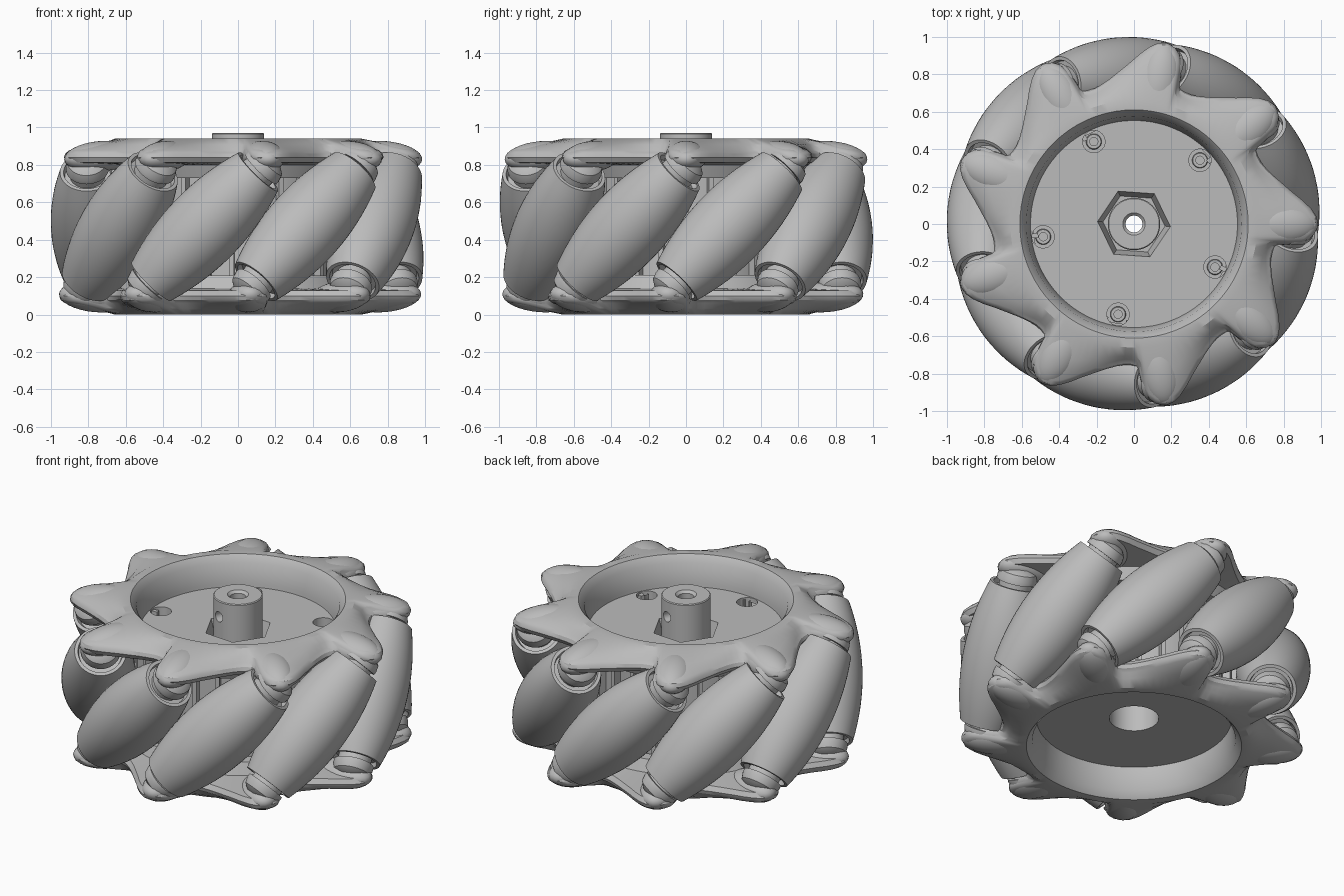
import bpy, bmesh, math
from mathutils import Matrix

cube = bpy.data.objects.get("Cube")
if cube:
    bpy.data.objects.remove(cube, do_unlink=True)

N = 9              # rollers
STEP = 360 / N
MID = 0.47         # mid height of the wheel
AXIS_R = 0.79      # distance of roller axes from the wheel axis

grey = bpy.data.materials.new("wheel grey")
grey.use_nodes = True
grey.diffuse_color = (0.5, 0.5, 0.5, 1)
grey.node_tree.nodes["Principled BSDF"].inputs["Base Color"].default_value = (0.5, 0.5, 0.5, 1)


def turn(deg, axis="Z"):
    return Matrix.Rotation(math.radians(deg), 4, axis)


def move(x, y, z):
    return Matrix.Translation((x, y, z))


def smooth(obj, angle=32):
    bpy.ops.object.select_all(action="DESELECT")
    obj.select_set(True)
    bpy.context.view_layer.objects.active = obj
    bpy.ops.object.shade_smooth_by_angle(angle=math.radians(angle))


def finish(name, bm, matrix=Matrix(), angle=32):
    """Turn a bmesh into a grey, smoothed object."""
    bmesh.ops.recalc_face_normals(bm, faces=bm.faces)
    mesh = bpy.data.meshes.new(name)
    bm.to_mesh(mesh)
    bm.free()
    mesh.materials.append(grey)
    obj = bpy.data.objects.new(name, mesh)
    bpy.context.scene.collection.objects.link(obj)
    obj.matrix_world = matrix
    smooth(obj, angle)
    return obj


def copy(obj, name, matrix):
    twin = obj.copy()
    twin.name = name
    bpy.context.scene.collection.objects.link(twin)
    twin.matrix_world = matrix
    return twin


def loft(sections):
    """Closed (r, z) sections at given angles, joined into a full ring."""
    bm = bmesh.new()
    rows = []
    for deg, pts in sections:
        a = math.radians(deg)
        rows.append([bm.verts.new((r * math.cos(a), r * math.sin(a), z)) for r, z in pts])
    for i, row in enumerate(rows):
        nxt = rows[(i + 1) % len(rows)]
        for j in range(len(row)):
            k = (j + 1) % len(row)
            bm.faces.new((row[j], nxt[j], nxt[k], row[k]))
    return bm


def lathe(name, pts, matrix=Matrix(), seg=48):
    return finish(name, loft([(360 * i / seg, pts) for i in range(seg)]), matrix)


def rod(bm, r, depth, matrix, seg=24):
    bmesh.ops.create_cone(bm, cap_ends=True, segments=seg, radius1=r, radius2=r,
                          depth=depth, matrix=matrix)


def cut(obj, bm):
    """Subtract the bmesh solids from the object."""
    cutter = finish(obj.name + "_cutter", bm)
    mod = obj.modifiers.new("cut", "BOOLEAN")
    mod.object = cutter
    mod.operation = "DIFFERENCE"
    mod.solver = "EXACT"
    bpy.context.view_layer.objects.active = obj
    bpy.ops.object.modifier_apply(modifier=mod.name)
    bpy.data.objects.remove(cutter, do_unlink=True)
    smooth(obj)


# Saw-toothed side plates: outline of one tooth as (angle, radius)
tooth = [(-11, .755), (-9, .765), (-7.5, .80), (-6.8, .86), (-6, .91), (-5, .94), (-3, .968),
         (0, .98), (2.5, .975), (5, .95), (8, .91), (11, .868), (15, .825), (19, .79),
         (23, .766), (26, .755)]


def plate_section(r):
    return [(.575, .90), (.61, .94), (.66, .94), ((r + .66) / 2, .908),
            (r - .03, .878), (r - .008, .862), (r, .84), (r - .02, .812),
            (.65, .80), (.62, .73), (.55, .73), (.555, .78)]


plate = finish("top_side_plate", loft([(STEP * k + a, plate_section(r))
                                       for k in range(N) for a, r in tooth]))
flip = turn(-6) @ move(0, 0, 2 * MID) @ turn(180, "X")
copy(plate, "bottom_side_plate", flip)

# Rounded bosses on the teeth that hold the roller axles
bm = bmesh.new()
for k in range(N):
    bmesh.ops.create_uvsphere(
        bm, u_segments=28, v_segments=16, radius=1,
        matrix=turn(STEP * k) @ move(.785, 0, .845) @ turn(5, "Y")
        @ Matrix.Diagonal((.2, .112, .082, 1)))
bosses = finish("top_axle_bosses", bm)
copy(bosses, "bottom_axle_bosses", flip)

# Barrel rollers, recessed at each end, on slanted axles
half = 0.415
barrel = [(.211 - .064 * (i / 8 - 1) ** 2, half * (i / 8 - 1)) for i in range(17)]
roller_pts = [(.06, -.385), (.122, -.385), (.128, -half)] + barrel + \
             [(.128, half), (.122, .385), (.06, .385)]
axle_end = [(.095, .37), (.095, .435), (.115, .435), (.115, .455), (.104, .49), (.07, .515),
            (.02, .52)]
axle_pts = [(r, -t) for r, t in reversed(axle_end)] + axle_end
roller = axle = None
for k in range(N):
    place = turn(STEP * k + 17) @ move(AXIS_R, 0, MID) @ turn(-45, "X")
    if roller is None:
        roller = lathe("roller_1", roller_pts, place)
        axle = lathe("axle_1", axle_pts, place, 32)
    else:
        copy(roller, f"roller_{k + 1}", place)
        copy(axle, f"axle_{k + 1}", place)

# Central drum with a hexagonal pocket and five screw recesses
drum = lathe("drum", [(.045, .58), (.045, .76), (.56, .76), (.56, .74), (.54, .74), (.54, .2),
                      (.56, .2), (.56, .18), (.14, .18), (.14, .5)], seg=64)
screw_spots = [turn(44 + 72 * i) @ move(.49, 0, 0) for i in range(5)]
bm = bmesh.new()
rod(bm, .2, .2, move(0, 0, .76) @ turn(26), 6)
for spot in screw_spots:
    rod(bm, .06, .14, spot @ move(0, 0, .76), 20)
cut(drum, bm)
for i, spot in enumerate(screw_spots):
    lathe(f"screw_{i + 1}", [(.022, .68), (.022, .715), (.038, .715), (.042, .71), (.042, .68)],
          spot, 20)

# Vertical ribs around the drum
bm = bmesh.new()
for k in range(3 * N):
    bmesh.ops.create_cube(bm, size=1, matrix=turn(STEP / 3 * k) @ move(.55, 0, MID)
                          @ Matrix.Diagonal((.07, .025, .56, 1)))
finish("drum_ribs", bm)

# Hexagonal lining of the pocket
bm = loft([(60 * i - 4, [(.2, .655), (.2, .76), (.195, .76), (.165, .655)]) for i in range(6)])
finish("hex_lining", bm, angle=20)

# Shaft hub with a bore and a cross hole for the set screw
hub = lathe("shaft_hub", [(.045, .64), (.045, .955), (.06, .97), (.135, .97), (.14, .965),
                          (.14, .64)])
bm = bmesh.new()
rod(bm, .032, .4, move(0, 0, .87) @ turn(-107) @ turn(90, "Y"))
cut(hub, bm)
